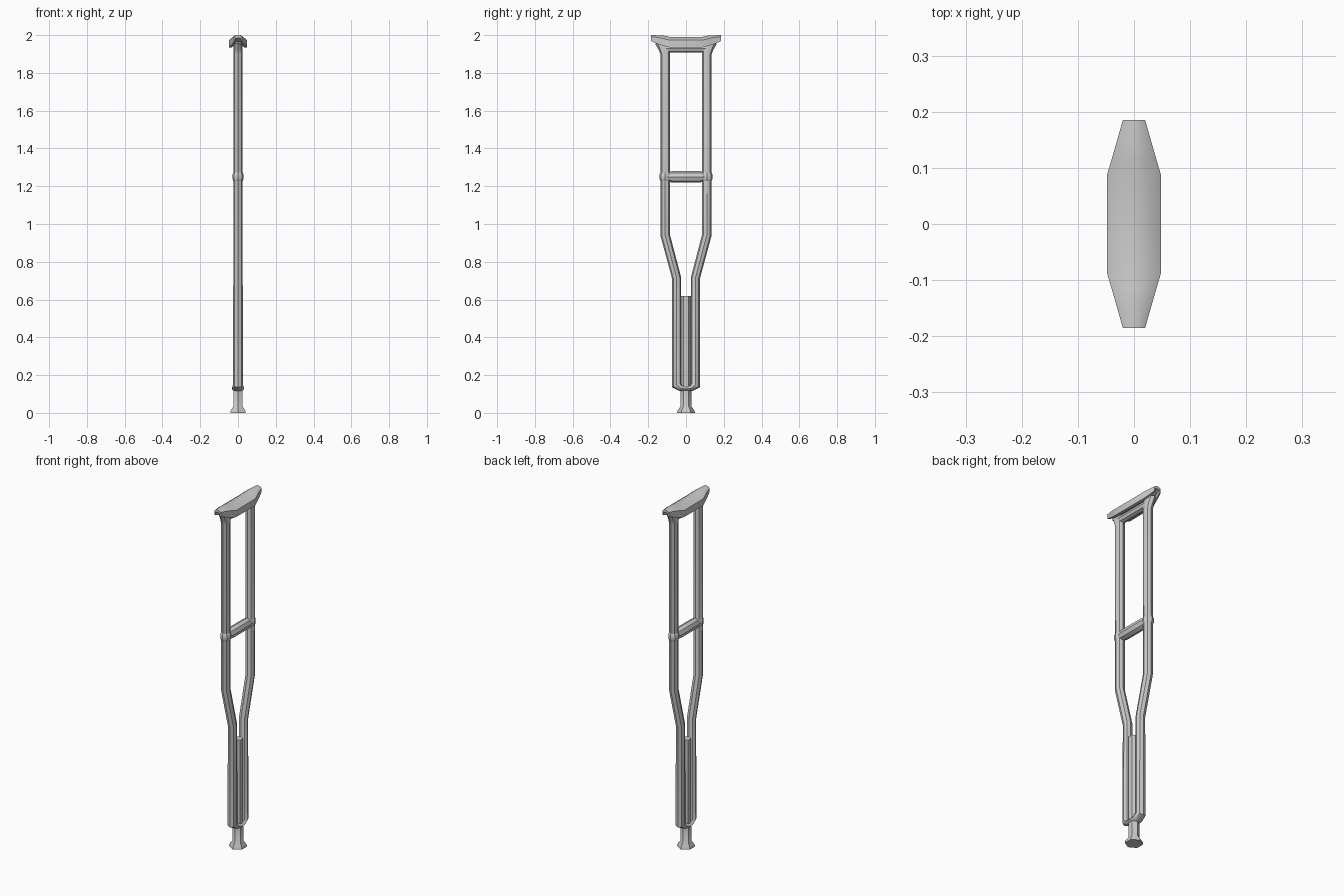
import bpy, math
from mathutils import Vector

if "Cube" in bpy.data.objects:
    bpy.data.objects.remove(bpy.data.objects["Cube"])


def loft(name, rings, caps=True, smooth=40):
    """Skin a list of equal-length point rings."""
    n = len(rings[0])
    verts = [p for r in rings for p in r]
    faces = [(i * n + j, i * n + (j + 1) % n, (i + 1) * n + (j + 1) % n, (i + 1) * n + j)
             for i in range(len(rings) - 1) for j in range(n)]
    if caps:
        faces += [tuple(range(n))[::-1], tuple(range(len(verts) - n, len(verts)))]
    me = bpy.data.meshes.new(name)
    me.from_pydata(verts, [], faces)
    ob = bpy.data.objects.new(name, me)
    bpy.context.collection.objects.link(ob)
    bpy.ops.object.select_all(action='DESELECT')
    bpy.context.view_layer.objects.active = ob
    ob.select_set(True)
    bpy.ops.object.mode_set(mode='EDIT')
    bpy.ops.mesh.select_all(action='SELECT')
    bpy.ops.mesh.normals_make_consistent(inside=False)
    bpy.ops.object.mode_set(mode='OBJECT')
    bpy.ops.object.shade_smooth_by_angle(angle=math.radians(smooth))
    return ob


def tube(name, path, sides=8):
    """Mitred tube; path entries are (y, z, in-plane radius, x radius)."""
    pts = [Vector((p[0], p[1])) for p in path]
    rings = []
    for i, (y, z, rp, rx) in enumerate(path):
        a = (pts[i] - pts[i - 1]).normalized() if i else (pts[1] - pts[0]).normalized()
        b = (pts[i + 1] - pts[i]).normalized() if i < len(pts) - 1 else a
        t = (a + b).normalized()
        m = rp / max(t.dot(a), 0.5)
        rings.append([(rx * math.sin(k), y + t.y * m * math.cos(k), z - t.x * m * math.cos(k))
                      for k in (2 * math.pi * j / sides for j in range(sides))])
    return loft(name, rings)


# Continuous frame: two uprights converging and meeting round the post
half = [(0.125, 1.965, 0.040, 0.022), (0.115, 1.93, 0.031, 0.024), (0.11, 1.90, 0.025, 0.025),
        (0.11, 0.94, 0.025, 0.025), (0.05, 0.715, 0.024, 0.025),
        (0.05, 0.148, 0.024, 0.027), (0.028, 0.131, 0.016, 0.032)]
tube("frame", half + [(0, 0.127, 0.014, 0.033)] + [(-y, z, a, b) for y, z, a, b in half[::-1]])

# Upper rail between the uprights, under the pad
tube("top_rail", [(-0.11, 1.93, 0.022, 0.022), (0.11, 1.93, 0.022, 0.022)])

# Hand grip with tapered ends, plus collars round the uprights
tube("hand_grip", [(-0.11, 1.25, 0.020, 0.02), (-0.075, 1.25, 0.030, 0.028),
                   (0.075, 1.25, 0.030, 0.028), (0.11, 1.25, 0.020, 0.02)])
for label, s in (("front", -1), ("rear", 1)):
    tube(label + "_grip_collar", [(s * 0.11, 1.228, 0.025, 0.025), (s * 0.11, 1.237, 0.030, 0.029),
                                  (s * 0.11, 1.263, 0.030, 0.029), (s * 0.11, 1.272, 0.025, 0.025)])

# Centre post and flared hexagonal foot
tube("centre_post", [(0, 0.03, 0.027, 0.027), (0, 0.62, 0.027, 0.027)], 6)
tube("rubber_foot", [(0, 0, 0.047, 0.047), (0, 0.012, 0.045, 0.045),
                     (0, 0.034, 0.029, 0.029), (0, 0.13, 0.028, 0.028)], 6)

# Armrest pad: channel section, hollow below, tapering to raised ends
pad = []
for y, w, bottom, side, top in ((-0.185, 0.020, 1.968, 1.992, 2.0), (-0.15, 0.030, 1.953, 1.988, 1.999),
                                (-0.115, 0.040, 1.942, 1.981, 1.997), (-0.088, 0.048, 1.935, 1.973, 1.991),
                                (0.088, 0.048, 1.935, 1.973, 1.991), (0.115, 0.040, 1.942, 1.981, 1.997),
                                (0.15, 0.030, 1.953, 1.988, 1.999), (0.185, 0.020, 1.968, 1.992, 2.0)):
    right = [(w * 0.6, bottom + 0.017), (w * 0.65, bottom), (w, bottom), (w, side), (w * 0.45, top)]
    pad.append([(x, y, z) for x, z in right] + [(-x, y, z) for x, z in right[::-1]])
loft("armrest_pad", pad)
